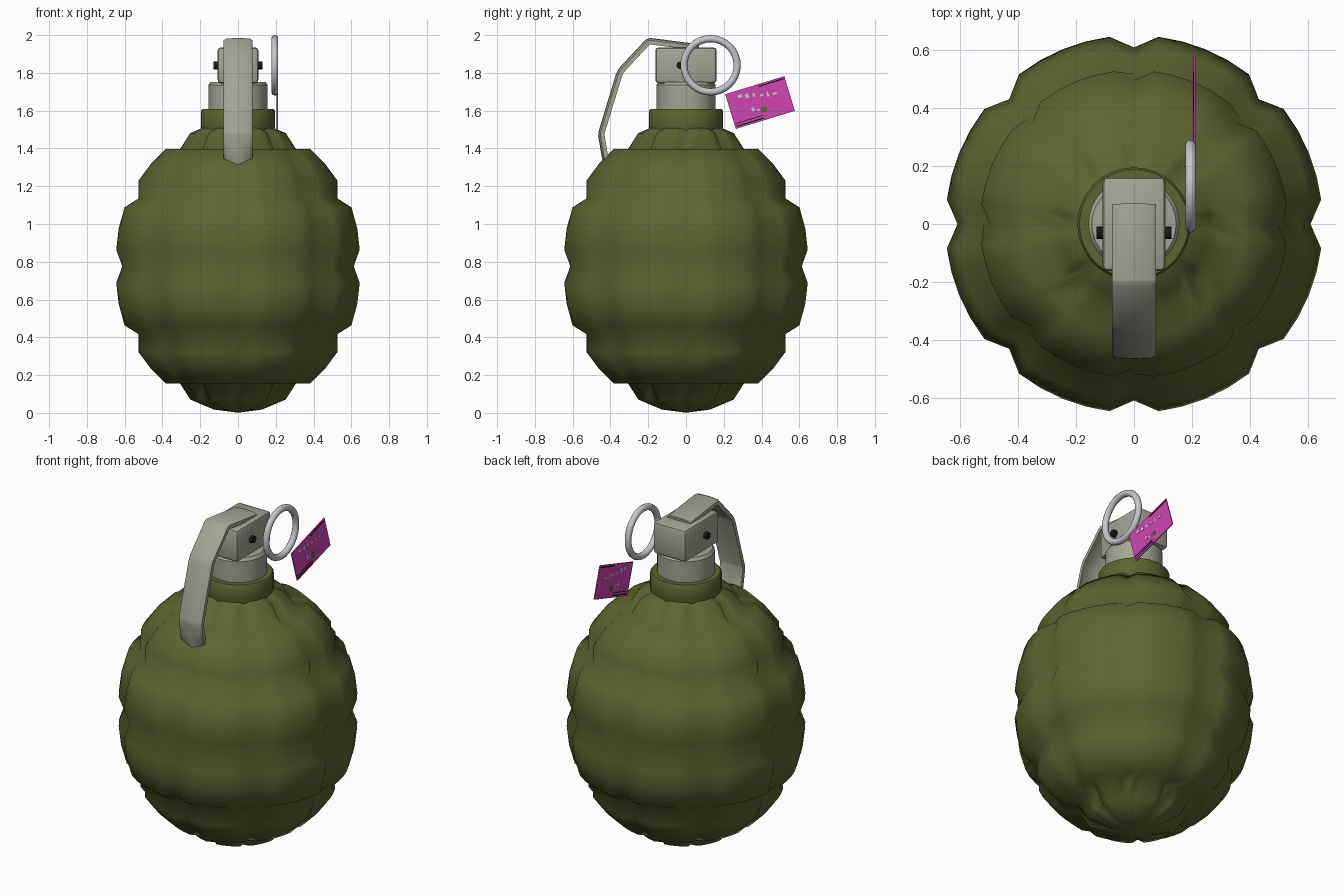
import bpy, bmesh, math
from mathutils import Vector, Matrix

if "Cube" in bpy.data.objects:
    bpy.data.objects.remove(bpy.data.objects["Cube"])


def material(name, rgb):
    m = bpy.data.materials.new(name)
    m.diffuse_color = (*rgb, 1.0)
    m.use_nodes = True
    m.node_tree.nodes["Principled BSDF"].inputs["Base Color"].default_value = m.diffuse_color
    return m


OLIVE = material("olive green", (0.105, 0.13, 0.03))
GREY = material("grey green metal", (0.36, 0.38, 0.30))
SILVER = material("silver ring", (0.56, 0.56, 0.60))
BLACK = material("black", (0.01, 0.01, 0.01))
PINK = material("magenta tag", (0.62, 0.06, 0.44))
PALE = material("pale print", (0.55, 0.60, 0.55))


def finish(name, bm, mat, smooth=None):
    """Turn a bmesh into an object; smooth is an angle in degrees."""
    bmesh.ops.recalc_face_normals(bm, faces=bm.faces)
    me = bpy.data.meshes.new(name)
    bm.to_mesh(me)
    bm.free()
    me.materials.append(mat)
    ob = bpy.data.objects.new(name, me)
    bpy.context.collection.objects.link(ob)
    if smooth:
        bpy.ops.object.select_all(action='DESELECT')
        ob.select_set(True)
        bpy.context.view_layer.objects.active = ob
        bpy.ops.object.shade_smooth_by_angle(angle=math.radians(smooth))
    return ob


def lathe(name, profile, n, mat, smooth, notch=None):
    """Spin (r, z) rows around z; notch(row, segment) scales the radius."""
    bm = bmesh.new()
    rows = []
    for i, (r, z) in enumerate(profile):
        if r == 0:
            rows.append([bm.verts.new((0, 0, z))] * n)
            continue
        ring = []
        for k in range(n):
            a = 2 * math.pi * k / n
            q = r * (notch(i, k) if notch else 1)
            ring.append(bm.verts.new((q * math.cos(a), q * math.sin(a), z)))
        rows.append(ring)
    for lo, hi in zip(rows, rows[1:]):
        for k in range(n):
            j = (k + 1) % n
            vs = list(dict.fromkeys((lo[k], lo[j], hi[j], hi[k])))
            if len(vs) > 2:
                bm.faces.new(vs)
    return finish(name, bm, mat, smooth)


def box(name, centre, size, mat, bevel=0.0, rot=None):
    bm = bmesh.new()
    bmesh.ops.create_cube(bm, size=1)
    bmesh.ops.scale(bm, vec=size, verts=bm.verts)
    if bevel:
        bmesh.ops.bevel(bm, geom=bm.edges[:], offset=bevel, segments=2,
                        profile=0.5, affect='EDGES')
    m = Matrix.Translation(centre) @ (rot or Matrix())
    bmesh.ops.transform(bm, matrix=m, verts=bm.verts)
    return finish(name, bm, mat, 35 if bevel else None)


# Body: egg of raised segments, mirrored about its waist, eight upright grooves
MID = 0.776
half = [(0.618, 0), (0.65, 0.088), (0.637, 0.2), (0.606, 0.312), (0.53, 0.36),
        (0.53, 0.455), (0.467, 0.54), (0.386, 0.62), (0.31, 0.62),
        (0.255, 0.705), (0.13, 0.758), (0, 0.775)]
profile = [(r, MID - d) for r, d in reversed(half)] + [(r, MID + d) for r, d in half[1:]]


def body_notch(i, k):
    if k % 6:
        return 1.0
    h = abs(i - (len(half) - 1))
    if h in (0, 4):
        return 0.975
    return 0.935 if h < 8 else 0.85


lathe("body", profile, 48, OLIVE, 180, body_notch)

# Neck and collar
lathe("neck", [(0, 1.46), (0.18, 1.46), (0.195, 1.51), (0.195, 1.60), (0.188, 1.61),
               (0, 1.61)], 32, OLIVE, 35)
lathe("collar", [(0, 1.60), (0.157, 1.60), (0.157, 1.735), (0.145, 1.752), (0, 1.752)],
      32, GREY, 35)

# Fuse head with its cross pin
box("fuse_head", (0, 0, 1.84), (0.216, 0.325, 0.19), GREY, 0.018)
bm = bmesh.new()
bmesh.ops.create_cone(bm, cap_ends=True, segments=8, radius1=0.021, radius2=0.021, depth=0.258)
bmesh.ops.transform(bm, verts=bm.verts, matrix=Matrix.Translation((0, -0.03, 1.84))
                    @ Matrix.Rotation(math.pi / 2, 4, 'Y'))
finish("cross_pin", bm, BLACK, 50)

# Lever: bent strip with a slightly arched section and a pointed end
path = [(0.07, 1.952), (-0.19, 1.985), (-0.215, 1.975), (-0.355, 1.825), (-0.372, 1.79),
        (-0.463, 1.49), (-0.465, 1.465), (-0.444, 1.345), (-0.43, 1.27)]
arch = [(-0.076, 0.012), (-0.062, 0.003), (0, 0), (0.062, 0.003), (0.076, 0.012)]
THICK = 0.022
bm = bmesh.new()
rows = []
for i, p in enumerate(path):
    a, b = path[max(i - 1, 0)], path[min(i + 1, len(path) - 1)]
    t = Vector((b[0] - a[0], b[1] - a[1])).normalized()
    inward = Vector((-t.y, t.x))
    w = 0.03 if i == len(path) - 1 else 1.0
    outer, inner = [], []
    for x, drop in arch:
        for lst, d in ((outer, drop), (inner, drop + THICK)):
            q = Vector(p) + inward * d
            lst.append(bm.verts.new((x * w, q.x, q.y)))
    rows.append(outer + inner[::-1])
for lo, hi in zip(rows, rows[1:]):
    for k in range(10):
        j = (k + 1) % 10
        bm.faces.new((lo[k], lo[j], hi[j], hi[k]))
bm.faces.new(rows[0])
bm.faces.new(rows[-1])
finish("lever", bm, GREY, 40)

# Pull ring
bm = bmesh.new()
N, M = 32, 10
ring = [[bm.verts.new((0.195 + 0.019 * math.sin(v * math.tau / M),
                       0.13 + (0.141 + 0.019 * math.cos(v * math.tau / M)) * math.cos(u * math.tau / N),
                       1.84 + (0.141 + 0.019 * math.cos(v * math.tau / M)) * math.sin(u * math.tau / N)))
         for v in range(M)] for u in range(N)]
for u in range(N):
    for v in range(M):
        bm.faces.new((ring[u][v], ring[(u + 1) % N][v],
                      ring[(u + 1) % N][(v + 1) % M], ring[u][(v + 1) % M]))
finish("pull_ring", bm, SILVER, 180)

# Tag: thin tilted card hanging by the ring, with plain printed marks
CENTRE = Vector((0.208, 0.392, 1.643))
TILT = Matrix.Rotation(math.radians(17), 4, 'X')
W, H = 0.327, 0.192
box("tag", CENTRE, (0.006, W, H), PINK, rot=TILT)


def mark(name, u, v, w, h, mat):
    """Plate showing on both faces; u, v run from the card's upper left corner."""
    off = TILT @ Vector((0, (u - 0.5) * W, (0.5 - v) * H))
    box(name, CENTRE + off, (0.009, w * W, h * H), mat, rot=TILT)


mark("tag_stripe_upper", 0.77, 0.06, 0.44, 0.035, BLACK)
mark("tag_stripe_lower", 0.25, 0.94, 0.46, 0.035, BLACK)
mark("tag_stripe_lower_thin", 0.25, 0.86, 0.46, 0.02, BLACK)
for i, (u, v, w, h) in enumerate([(0.22, 0.17, 0.08, 0.08), (0.33, 0.22, 0.06, 0.12),
                                  (0.44, 0.25, 0.04, 0.10), (0.56, 0.32, 0.06, 0.05),
                                  (0.66, 0.34, 0.03, 0.14), (0.77, 0.38, 0.07, 0.05),
                                  (0.36, 0.62, 0.05, 0.10), (0.44, 0.68, 0.04, 0.06)]):
    mark(f"tag_print_{i}", u, v, w, h, PALE)
mark("tag_patch", 0.53, 0.72, 0.10, 0.14, OLIVE)
